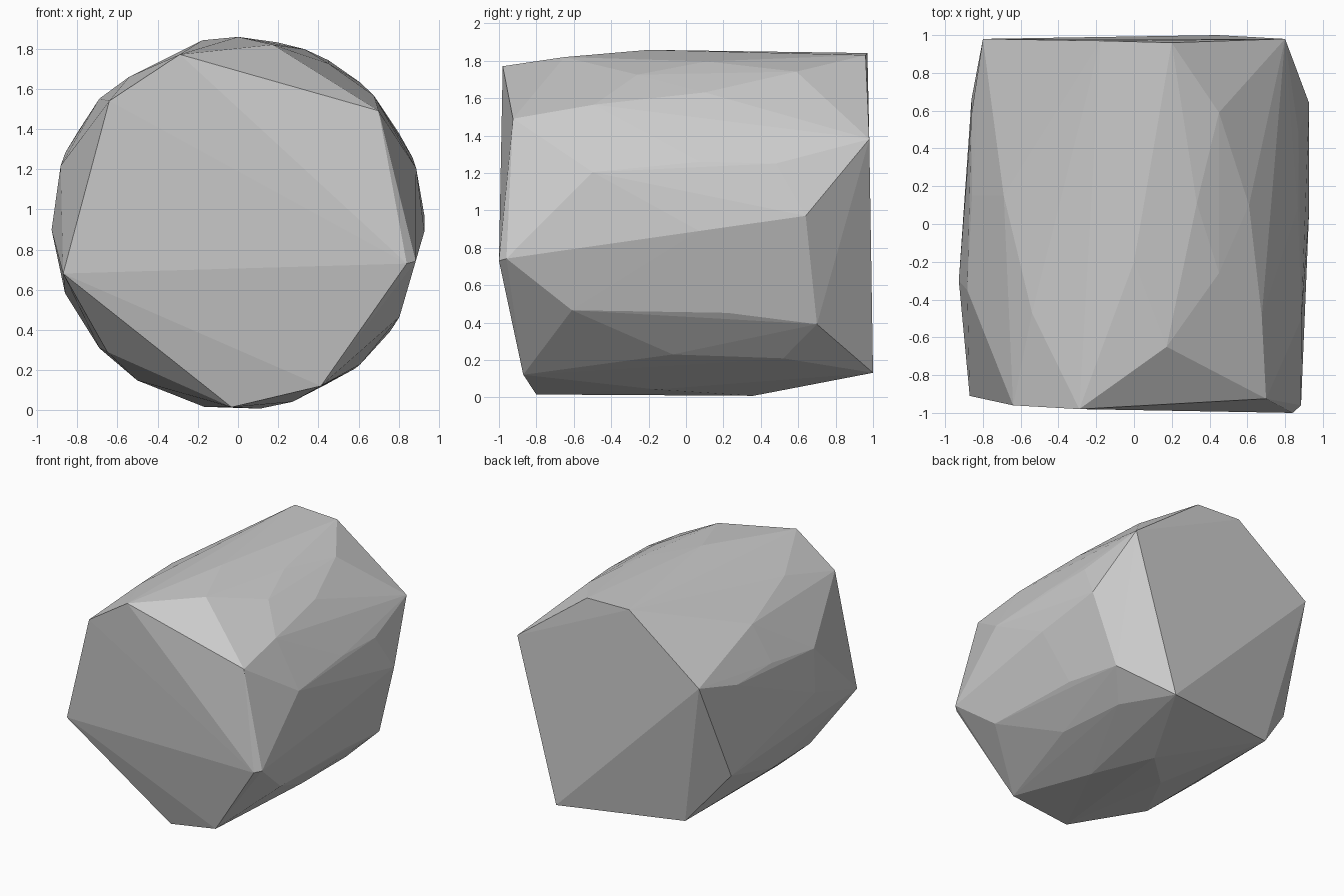
import bpy
import bmesh
from math import cos, sin, radians

# Remove the default object only
default_object = bpy.data.objects.get("Cube")
if default_object:
    bpy.data.objects.remove(default_object, do_unlink=True)

AXIS_HEIGHT = 0.93
WALL_RADIUS = 0.928


def on_barrel(angle, along, radius=WALL_RADIUS):
    """Point around the lying axis: angle in degrees from +x towards +z."""
    turn = radians(angle)
    return (radius * cos(turn), along, AXIS_HEIGHT + radius * sin(turn))


# Front end corners: angle, position along the axis, radius
front_rim = [
    (109, -.98, .889), (136.4, -.96, .884), (196, -.91, .905),
    (268, -.8, .915), (297, -.87, .908), (346.6, -1, .863),
    (348, -.96, .904), (38.7, -.925, .896),
]

# Back end corners: angle, position along the axis, radius
back_rim = [
    (77.5, .96, .922), (29.4, .98, .918), (299, 1, .913),
    (232.5, .81, .92), (150.6, .98, .918), (101, .97, .928),
]

# Chipped wall corners: angle, position along the axis
right_wall = [
    (330, -.61), (329, .22), (324.5, .7), (2.5, .64), (357.5, .07),
    (17.2, -.5), (20.8, .08), (20.2, .48),
]
under_wall = [
    (311, -.07), (309, .52), (287, -.16), (276.8, .36), (259.5, .1),
    (237.3, -.45),
]
top_wall = [
    (90, -.2), (79, -.65, .906), (60.5, -.26, .914), (61, .59),
    (69, .11), (43.2, -.49), (49, .1),
]
left_wall = [
    (126.5, -.47, .908), (138, .15), (182, -.3), (162, -.35),
    (157.5, .15), (158, .58), (202, .66), (224.5, -.63, .912), (222, -.1),
]

# Wrap all corners in one faceted shell
bm = bmesh.new()
for group in (front_rim, back_rim, right_wall, under_wall, top_wall, left_wall):
    for corner in group:
        bm.verts.new(on_barrel(*corner))
bmesh.ops.convex_hull(bm, input=bm.verts[:], use_existing_faces=False)
loose = [vert for vert in bm.verts if not vert.link_faces]
bmesh.ops.delete(bm, geom=loose, context="VERTS")
bmesh.ops.recalc_face_normals(bm, faces=bm.faces[:])

mesh = bpy.data.meshes.new("faceted_rock")
bm.to_mesh(mesh)
bm.free()
rock = bpy.data.objects.new("faceted_rock", mesh)
bpy.context.collection.objects.link(rock)

# Plain stone grey
stone = bpy.data.materials.new("stone_grey")
stone.use_nodes = True
colour = (.6, .6, .6, 1)
stone.diffuse_color = colour
shader = next(node for node in stone.node_tree.nodes if node.type == "BSDF_PRINCIPLED")
shader.inputs["Base Color"].default_value = colour
mesh.materials.append(stone)
